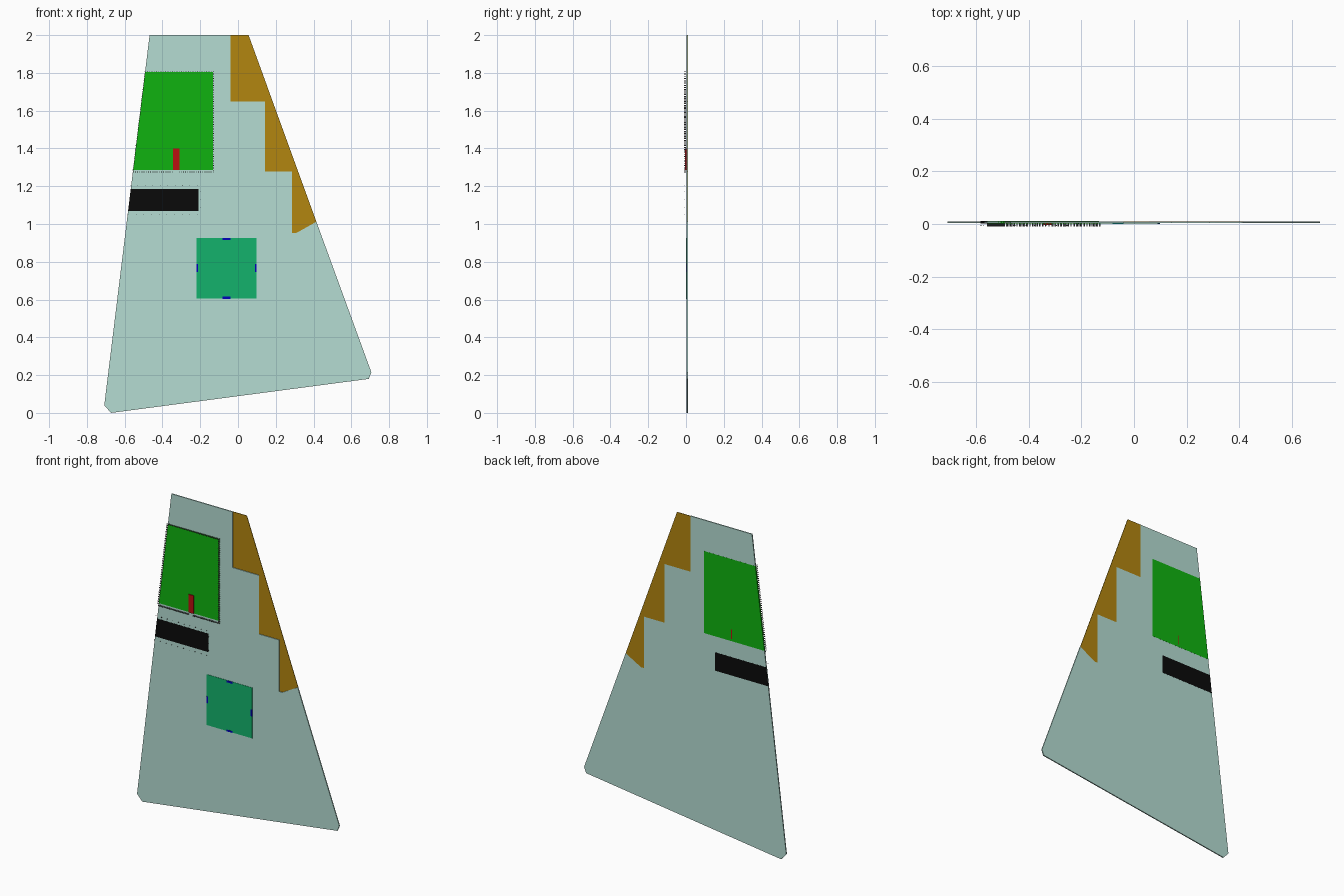
import bpy, bmesh

if "Cube" in bpy.data.objects:
    bpy.data.objects.remove(bpy.data.objects["Cube"])


def material(name, rgb):
    m = bpy.data.materials.new(name)
    m.diffuse_color = (*rgb, 1)
    m.use_nodes = True
    m.node_tree.nodes["Principled BSDF"].inputs["Base Color"].default_value = m.diffuse_color
    return m


PALE = material("pale_teal", (0.46, 0.72, 0.65))
GOLD = material("gold", (0.45, 0.24, 0.005))
GREEN = material("green", (0.005, 0.45, 0.005))
BLACK = material("black", (0.003, 0.003, 0.003))
MINT = material("mint", (0.007, 0.45, 0.15))
BLUE = material("blue", (0.0, 0.0, 0.5))
RED = material("red", (0.5, 0.005, 0.005))
DARK = material("dark_grey", (0.12, 0.12, 0.12))


def finish(name, bm, mat):
    bmesh.ops.recalc_face_normals(bm, faces=bm.faces)
    me = bpy.data.meshes.new(name)
    bm.to_mesh(me)
    bm.free()
    me.materials.append(mat)
    ob = bpy.data.objects.new(name, me)
    bpy.context.collection.objects.link(ob)
    return ob


def plate(name, outline, y0, y1, mat):
    """Extrude an x-z outline from y0 to y1."""
    bm = bmesh.new()
    face = bm.faces.new([bm.verts.new((x, y0, z)) for x, z in outline])
    ext = bmesh.ops.extrude_face_region(bm, geom=[face])
    verts = [v for v in ext["geom"] if isinstance(v, bmesh.types.BMVert)]
    bmesh.ops.translate(bm, verts=verts, vec=(0, y1 - y0, 0))
    return finish(name, bm, mat)


def rect(x0, x1, z0, z1):
    return [(x0, z0), (x1, z0), (x1, z1), (x0, z1)]


def left_edge(z):
    return -0.468 - (2 - z) * 0.24 / 1.96


def pins(name, lines, size, y0, y1):
    """Rows of tiny square pins: (start, end, spacing) per row."""
    bm = bmesh.new()
    for (ax, az), (bx, bz), step in lines:
        n = max(1, round(((bx - ax) ** 2 + (bz - az) ** 2) ** 0.5 / step))
        for i in range(n + 1):
            t = i / n
            c = bmesh.ops.create_cube(bm, size=1)["verts"]
            bmesh.ops.scale(bm, verts=c, vec=(size, y1 - y0, size))
            bmesh.ops.translate(bm, verts=c, vec=(
                ax + (bx - ax) * t, (y0 + y1) / 2, az + (bz - az) * t))
    return finish(name, bm, DARK)


# main panel, cut along the stepped gold border
steps = [(-0.04, 2), (-0.04, 1.648), (0.143, 1.648), (0.143, 1.277),
         (0.286, 1.277), (0.286, 0.952), (0.308, 0.952), (0.415, 1.012)]
plate("panel", [(-0.468, 2)] + steps + [(0.706, 0.215), (0.692, 0.18),
      (-0.672, 0), (-0.708, 0.04)], 0.003, 0.01, PALE)

# thin gold border, recessed from the front
plate("stepped_border", steps + [(0.056, 2)], 0.007, 0.01, GOLD)

# green field and black bar reach the slanted left edge, showing on both sides
plate("green_field", [(left_edge(1.286), 1.286), (-0.132, 1.286),
      (-0.132, 1.804), (left_edge(1.804), 1.804)], 0.002, 0.0105, GREEN)
plate("black_bar", [(left_edge(1.069), 1.069), (-0.209, 1.069),
      (-0.209, 1.185), (left_edge(1.185), 1.185)], 0.002, 0.0105, BLACK)

# red tab, with a sliver showing on the back
plate("red_tab", rect(-0.344, -0.31, 1.286, 1.4), -0.004, 0.004, RED)
plate("red_tab_back", rect(-0.33, -0.324, 1.3, 1.36), 0.004, 0.0109, RED)

# square pad with four edge marks
plate("square_pad", rect(-0.22, 0.098, 0.606, 0.926), 0.001, 0.004, MINT)
for name, r in {"top": (-0.082, -0.04, 0.914, 0.926),
                "bottom": (-0.082, -0.04, 0.604, 0.615),
                "left": (-0.221, -0.211, 0.745, 0.788),
                "right": (0.089, 0.099, 0.745, 0.788)}.items():
    plate("edge_mark_" + name, rect(*r), 0.0, 0.003, BLUE)

# pins around the green field, with a gap below the tab
pins("field_pins", [
    ((-0.552, 1.275), (-0.346, 1.275), 0.01),
    ((-0.308, 1.275), (-0.129, 1.275), 0.01),
    ((-0.13, 1.285), (-0.13, 1.806), 0.012),
    ((left_edge(1.286), 1.286), (left_edge(1.806), 1.806), 0.012),
    ((left_edge(1.806), 1.806), (-0.13, 1.806), 0.012)], 0.004, -0.01, 0.001)

# sparse pins around the black bar
pins("bar_pins", [
    ((-0.57, 1.205), (-0.215, 1.205), 0.04),
    ((-0.58, 1.05), (-0.215, 1.05), 0.04),
    ((-0.2, 1.085), (-0.2, 1.17), 0.04)], 0.003, -0.008, -0.004)
